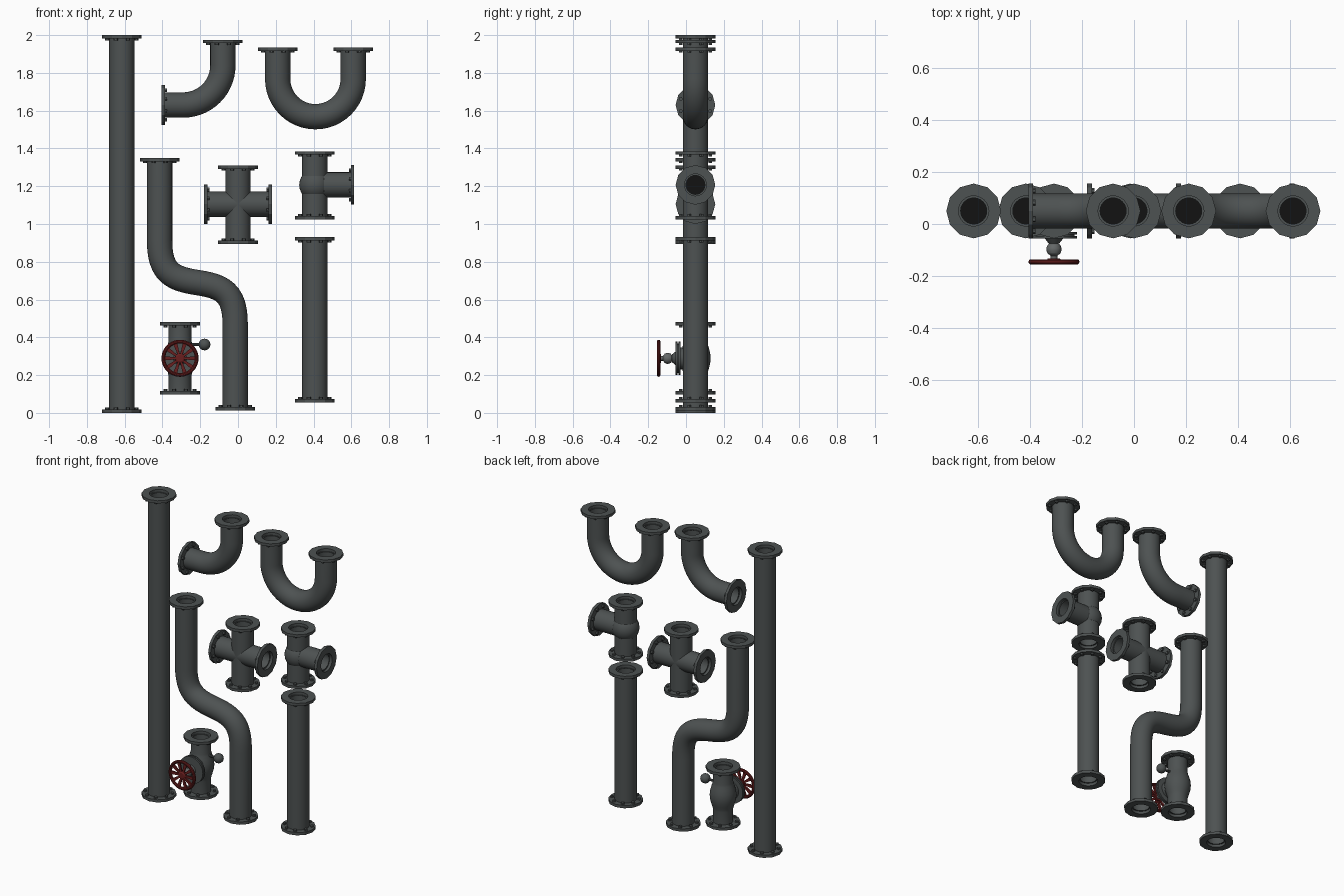
import bpy, bmesh, math
from mathutils import Vector

if "Cube" in bpy.data.objects:
    bpy.data.objects.remove(bpy.data.objects["Cube"])

Y0 = 0.05          # plane shared by all the pipe centrelines
PIPE_R = 0.067
SEG = 32


def material(name, rgb):
    m = bpy.data.materials.new(name)
    m.diffuse_color = (*rgb, 1)
    m.use_nodes = True
    m.node_tree.nodes["Principled BSDF"].inputs["Base Color"].default_value = m.diffuse_color
    return m


IRON = material("dark iron", (0.075, 0.084, 0.084))
BLACK = material("bore black", (0.006, 0.006, 0.006))
RED = material("wheel red", (0.14, 0.013, 0.013))
STEEL = material("stem steel", (0.13, 0.14, 0.14))


def finish(name, bm, mats):
    me = bpy.data.meshes.new(name)
    bm.to_mesh(me)
    bm.free()
    ob = bpy.data.objects.new(name, me)
    bpy.context.collection.objects.link(ob)
    for m in mats:
        me.materials.append(m)
    bpy.ops.object.select_all(action='DESELECT')
    ob.select_set(True)
    bpy.context.view_layer.objects.active = ob
    bpy.ops.object.shade_smooth_by_angle(angle=math.radians(25))
    return ob


def skin(bm, rings, mat=0):
    """Join successive rings; a ring of one vertex is a pole."""
    faces = []
    for a, b in zip(rings, rings[1:]):
        n = max(len(a), len(b))
        for i in range(n):
            j = (i + 1) % n
            if len(a) == 1:
                vs = (a[0], b[j], b[i])
            elif len(b) == 1:
                vs = (a[i], a[j], b[0])
            else:
                vs = (a[i], a[j], b[j], b[i])
            f = bm.faces.new(vs)
            f.material_index = mat
            faces.append(f)
    return faces


def lathe(bm, profile, p, d, n=24, mat=0, facet=None):
    """Turn (radius, height) points about direction d; facet marks a radius made half-sided."""
    q = Vector(d).to_track_quat('Z', 'Y')
    rings = []
    for r, h in profile:
        ring = []
        for i in range(1 if r == 0 else n):
            k = math.cos(2 * math.pi / n) if r == facet and i % 2 else 1
            a = 2 * math.pi * i / n
            ring.append(bm.verts.new(Vector(p) + q @ Vector((r * k * math.cos(a), r * k * math.sin(a), h))))
        rings.append(ring)
    return skin(bm, rings, mat)


def tube(bm, path, r):
    """Sweep a round section along a path lying in the xz plane."""
    pts = [Vector((x, Y0, z)) for x, z in path]
    rings = []
    for i, p in enumerate(pts):
        t = (pts[min(i + 1, len(pts) - 1)] - pts[max(i - 1, 0)]).normalized()
        u = Vector((0, 1, 0))
        v = t.cross(u)
        rings.append([bm.verts.new(p + r * (math.cos(a) * u + math.sin(a) * v))
                      for a in (2 * math.pi * k / SEG for k in range(SEG))])
    skin(bm, rings)


def flange(bm, x, z, dx, dz):
    """Twelve-sided bolted flange with an open bore, facing (dx, dz)."""
    p, d = Vector((x, Y0, z)), Vector((dx, 0, dz))
    R, bore = 0.105, 0.058
    lathe(bm, [(0.05, -0.018), (R, -0.018), (R, 0), (bore, 0), (bore, -0.08)], p, d, facet=R)
    lathe(bm, [(bore, -0.08), (0, -0.08)], p, d, mat=1)
    q = d.to_track_quat('Z', 'Y')
    for k in range(8):
        a = 2 * math.pi * (k + 0.5) / 8
        c = p + q @ Vector((0.084 * math.cos(a), 0.084 * math.sin(a), -0.016))
        lathe(bm, [(0.011, 0), (0.011, 0.012), (0, 0.012)], c, -d, n=6)


def arc(cx, cz, r, a0, a1, n=14):
    return [(cx + r * math.cos(math.radians(a0 + (a1 - a0) * i / n)),
             cz + r * math.sin(math.radians(a0 + (a1 - a0) * i / n))) for i in range(n + 1)]


def bezier(a, b, c, d, n=12):
    return [tuple(a[k] * (1 - t)**3 + 3 * b[k] * t * (1 - t)**2 + 3 * c[k] * t * t * (1 - t) + d[k] * t**3
                  for k in (0, 1)) for t in (i / n for i in range(n + 1))]


def run(bm, path, r=PIPE_R):
    """Pipe run with a flange on both ends."""
    path = [Vector(p) for p in path]
    for i, j in ((0, 1), (-1, -2)):
        d = (path[i] - path[j]).normalized()
        flange(bm, *path[i], *d)
        path[i] = path[i] - d * 0.01
    tube(bm, path, r)


def pipe(name, *paths):
    bm = bmesh.new()
    for path in paths:
        run(bm, path)
    finish(name, bm, [IRON, BLACK])


# Straight and bent pipes
pipe("long_pipe", [(-0.615, 0), (-0.615, 2)])
pipe("short_pipe", [(0.407, 0.055), (0.407, 0.93)])
pipe("elbow_pipe", [(-0.405, 1.63)] + arc(-0.29, 1.84, 0.21, -90, 0) + [(-0.08, 1.975)])
pipe("u_bend_pipe", [(0.21, 1.935)] + arc(0.41, 1.768, 0.2, 180, 360, 24) + [(0.61, 1.935)])
upper = bezier((-0.415, 0.91), (-0.415, 0.74), (-0.345, 0.71), (-0.215, 0.69))
lower = bezier((-0.215, 0.69), (-0.085, 0.67), (-0.015, 0.64), (-0.015, 0.47))
pipe("offset_pipe", [(-0.415, 1.35)] + upper + lower[1:] + [(-0.015, 0.013)])

# Cross fitting
pipe("cross_fitting", [(0, 0.895), (0, 1.31)], [(-0.18, 1.105), (0.18, 1.105)])

# Tee fitting with a rounded body
bm = bmesh.new()
run(bm, [(0.407, 1.025), (0.407, 1.385)])
flange(bm, 0.615, 1.207, 1, 0)
tube(bm, [(0.407, 1.207), (0.605, 1.207)], PIPE_R)
ball = [(0.083 * math.sin(math.pi * i / 12), -0.083 * math.cos(math.pi * i / 12)) for i in range(1, 12)]
lathe(bm, [(0, -0.083)] + ball + [(0, 0.083)], (0.407, Y0, 1.207), (0, 0, 1), SEG)
finish("tee_fitting", bm, [IRON, BLACK])

# Valve body with a swollen middle, bonnet and side knob
VX, VZ = -0.307, 0.289
bm = bmesh.new()
flange(bm, VX, 0.48, 0, 1)
flange(bm, VX, 0.098, 0, -1)
body = [(0.061 + 0.02 * max(0, math.cos(h / 0.09 * math.pi / 2)) ** 1.3 if abs(h) < 0.09 else 0.061, h)
        for h in (-0.18, -0.09, -0.075, -0.055, -0.03, 0, 0.03, 0.055, 0.075, 0.09, 0.18)]
lathe(bm, body, (VX, Y0, VZ), (0, 0, 1), SEG)
bonnet = [(0.058, 0), (0.058, 0.08), (0.088, 0.08), (0.088, 0.09), (0.078, 0.09), (0.078, 0.096),
          (0.088, 0.096), (0.088, 0.106), (0.035, 0.106), (0.02, 0.125), (0, 0.125)]
lathe(bm, bonnet, (VX, Y0, VZ), (0, -1, 0))
lathe(bm, [(0.008, 0), (0.008, 0.1)], (VX + 0.04, Y0, 0.362), (1, 0, 0), 10)
knob = [(0.031 * math.sin(math.pi * i / 10), -0.031 * math.cos(math.pi * i / 10)) for i in range(1, 10)]
lathe(bm, [(0, -0.031)] + knob + [(0, 0.031)], (-0.177, Y0, 0.362), (0, -1, 0), 20)
finish("valve_body", bm, [IRON, BLACK])

# Valve stem with its round gland
bm = bmesh.new()
stem = [(0.013, 0.11), (0.013, 0.122), (0.024, 0.13), (0.029, 0.142), (0.029, 0.152), (0.024, 0.163),
        (0.013, 0.172), (0.013, 0.19)]
lathe(bm, stem, (VX, Y0, VZ), (0, -1, 0), 16)
finish("valve_stem", bm, [STEEL])

# Hand wheel: rim, hub and flared spokes
bm = bmesh.new()
WC = Vector((VX, -0.145, VZ))
rim = [(0.088 + 0.010 * math.cos(a), 0.010 * math.sin(a)) for a in (2 * math.pi * i / 10 for i in range(11))]
lathe(bm, rim, WC, (0, -1, 0), 40)
lathe(bm, [(0, -0.012), (0.024, -0.012), (0.026, 0.004), (0.018, 0.009), (0, 0.009)], WC, (0, -1, 0), 20)
for k in range(10):
    a = 2 * math.pi * k / 10
    out, side = Vector((math.cos(a), 0, math.sin(a))), Vector((-math.sin(a), 0, math.cos(a)))
    rings = []
    for r, w in ((0.015, 0.005), (0.085, 0.011)):
        rings.append([bm.verts.new(WC + out * r + side * s * w + Vector((0, t * 0.005, 0)))
                      for s, t in ((-1, -1), (-1, 1), (1, 1), (1, -1))])
    skin(bm, rings)
bmesh.ops.remove_doubles(bm, verts=bm.verts, dist=1e-5)
bmesh.ops.recalc_face_normals(bm, faces=bm.faces)
finish("hand_wheel", bm, [RED])
